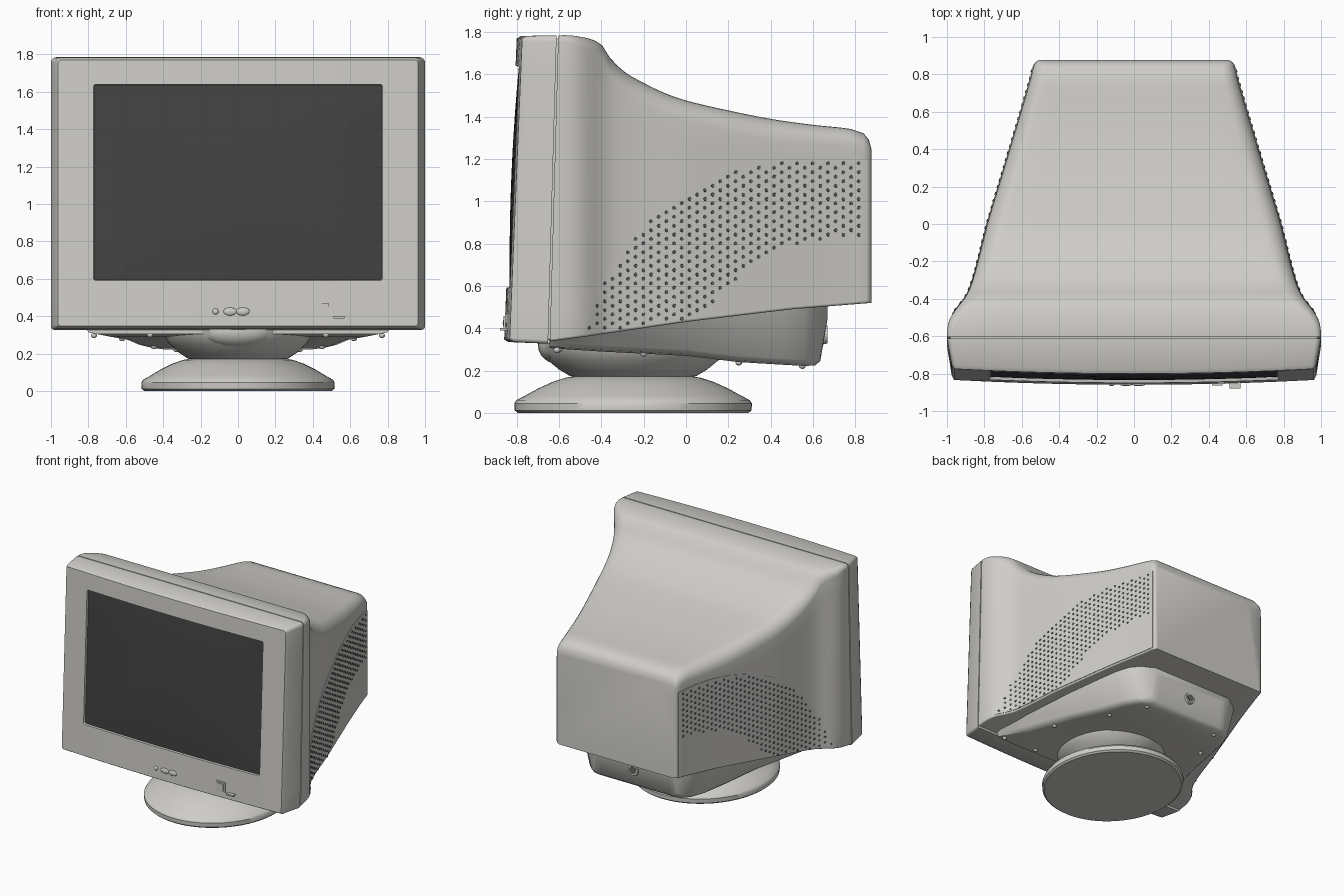
import bpy, bmesh, math
from mathutils import Matrix, Vector

if "Cube" in bpy.data.objects:
    bpy.data.objects.remove(bpy.data.objects["Cube"])


def material(name, rgb):
    m = bpy.data.materials.new(name)
    m.diffuse_color = (*rgb, 1)
    m.use_nodes = True
    m.node_tree.nodes["Principled BSDF"].inputs["Base Color"].default_value = m.diffuse_color
    return m


CASE = material("casing_grey", (0.62, 0.61, 0.58))
GLASS = material("screen_dark", (0.055, 0.055, 0.055))
HOLE = material("vent_shadow", (0.13, 0.13, 0.125))


def finish(name, bm, mat, angle=35, mirror=False):
    bmesh.ops.remove_doubles(bm, verts=bm.verts, dist=1e-5)
    bmesh.ops.recalc_face_normals(bm, faces=bm.faces)
    me = bpy.data.meshes.new(name)
    bm.to_mesh(me)
    bm.free()
    me.materials.append(mat)
    ob = bpy.data.objects.new(name, me)
    bpy.context.scene.collection.objects.link(ob)
    bpy.ops.object.select_all(action='DESELECT')
    ob.select_set(True)
    bpy.context.view_layer.objects.active = ob
    bpy.ops.object.shade_smooth_by_angle(angle=math.radians(angle))
    if mirror:
        ob.modifiers.new("mirror", 'MIRROR')
    return ob


def loft(name, rings, mat=CASE, closed=True, caps=(True, True), **kw):
    bm = bmesh.new()
    rows = [[bm.verts.new(p) for p in r] for r in rings]
    n = len(rows[0])
    for a, b in zip(rows, rows[1:]):
        for i in range(n if closed else n - 1):
            j = (i + 1) % n
            bm.faces.new((a[i], a[j], b[j], b[i]))
    for row, cap in ((rows[0], caps[0]), (rows[-1], caps[1])):
        if cap:
            bm.faces.new(row)
    return finish(name, bm, mat, **kw)


def ring(w, zb, zt, rt, rb, yf, arc=6, sub=10):
    """Rounded rectangle in xz with y given by yf(x, z)."""
    pts = []
    corners = ((w - rt, zt - rt, rt), (rt - w, zt - rt, rt),
               (rb - w, zb + rb, rb), (w - rb, zb + rb, rb))
    for k, (cx, cz, r) in enumerate(corners):
        for i in range(arc + 1):
            a = math.pi / 2 * (k + i / arc)
            pts.append((cx + r * math.cos(a), cz + r * math.sin(a)))
        nx, nz, nr = corners[(k + 1) % 4]
        a = math.pi / 2 * (k + 1)
        end = (nx + nr * math.cos(a), nz + nr * math.sin(a))
        s = pts[-1]
        for i in range(1, sub):
            t = i / sub
            pts.append((s[0] + (end[0] - s[0]) * t, s[1] + (end[1] - s[1]) * t))
    return [(x, yf(x, z), z) for x, z in pts]


def lin(tab, y):
    for a, b in zip(tab, tab[1:]):
        if y <= b[0]:
            t = max(0, (y - a[0]) / (b[0] - a[0]))
            return a[1] + (b[1] - a[1]) * t
    return tab[-1][1]


# Rear shell outline: y, half width, top height, top corner radius
SHELL = [(-.61, 1, 1.785, .03), (-.55, .997, 1.785, .035), (-.50, .982, 1.778, .05),
         (-.45, .948, 1.767, .06), (-.40, .908, 1.742, .07), (-.36, .885, 1.68, .08),
         (-.29, .86, 1.612, .09), (-.2, .835, 1.56, .1), (-.1, .81, 1.512, .1),
         (0, .785, 1.477, .1), (.2, .725, 1.43, .1), (.4, .665, 1.39, .1),
         (.6, .605, 1.362, .09), (.78, .553, 1.342, .08), (.84, .538, 1.322, .07),
         (.865, .527, 1.29, .05), (.876, .51, 1.25, .03)]
FLOOR = [(-.65, .33), (-.48, .36), (0, .43), (.5, .49), (.876, .52)]


def shell(y, c):
    """Smooth interpolation of column c of the outline table."""
    T = SHELL
    i = max(k for k in range(len(T) - 1) if k == 0 or T[k][0] <= y)

    def slope(k):
        a, b = max(k - 1, 0), min(k + 1, len(T) - 1)
        return (T[b][c] - T[a][c]) / (T[b][0] - T[a][0])
    h = T[i + 1][0] - T[i][0]
    t = (y - T[i][0]) / h
    return ((2*t**3 - 3*t*t + 1) * T[i][c] + (t**3 - 2*t*t + t) * h * slope(i)
            + (3*t*t - 2*t**3) * T[i + 1][c] + (t**3 - t*t) * h * slope(i + 1))


def tilt(z):
    return -.04 * (1.78 - z) / 1.44


# Rear shell, starting with a recessed neck that forms the seam groove
rings = [ring(.985, .345, 1.77, .02, .01, lambda x, z, y=y: y + tilt(z)) for y in (-.64, -.604)]
ys = [-.604 + i * .0346 for i in range(40)] + [t[0] for t in SHELL[-4:]]
for y in ys:
    fade = max(0, min(1, (-.48 - y) / .12))
    rings.append(ring(shell(y, 1), lin(FLOOR, y), shell(y, 2), shell(y, 3), .012,
                      lambda x, z: y + fade * tilt(z)))
loft("rear_shell", rings)


# Front bezel with a gently bowed, tilted face
def face(x, z):
    return -.772 - .06 * (1.78 - z) / 1.44 - .028 * (1 - x * x)


loft("front_bezel", [
    ring(.98, .345, 1.765, .02, .02, lambda x, z: -.612 + tilt(z)),
    ring(1, .327, 1.785, .03, .02, lambda x, z: -.612 + tilt(z)),
    ring(.974, .335, 1.782, .025, .02, lambda x, z: face(x, z) + .02),
    ring(.962, .347, 1.77, .02, .015, face),
    ring(.87, .47, 1.705, .015, .012, face),
    ring(.772, .592, 1.64, .01, .01, face),
    ring(.762, .6, 1.632, .01, .01, lambda x, z: face(x, z) + .05)], caps=(False, False))

# Bulging screen glass
N = 16
grid = []
for j in range(N + 1):
    v = 2 * j / N - 1
    row = []
    for i in range(N + 1):
        u = 2 * i / N - 1
        x, z = u * .768, 1.116 + v * .522
        row.append((x, face(x, z) + .014 * max(u * u, v * v) + .002, z))
    grid.append(row)
loft("screen", grid, GLASS, closed=False, caps=(False, False))

# Side vent panels: thin plates following the shell
ARCH = [(-.48, .37), (-.45, .47), (-.4, .6), (-.3, .77), (-.2, .9), (-.1, .99), (0, 1.06),
        (.2, 1.15), (.4, 1.2), (.55, 1.217), (.7, 1.217), (.86, 1.2)]
rings = []
for i in range(61):
    y = -.48 + i * 1.338 / 60
    w, zb, zt = shell(y, 1), lin(FLOOR, y) + .012, lin(ARCH, y)
    o = .004
    rings.append([(w - .01, y, zb), (w + o, y, zb), (w + o, y, zt), (w - .01, y, zt)])
loft("vent_panel", rings, closed=False, caps=(True, True), mirror=True)

# Perforations scattered in staggered rows between two arcs
INNER = [(-.48, .36), (0, .43), (.05, .43), (.2, .58), (.35, .71), (.5, .78), (.7, .81), (.86, .82)]
bm = bmesh.new()
STEP = .042
for r in range(38):
    y = -.455 + r * STEP * .866
    if y > .85:
        break
    for k in range(40):
        z = .36 + (k + .5 * (r % 2)) * STEP
        if lin(INNER, y) + .015 < z < lin(ARCH, y) - .018:
            n = Vector((1, -(shell(y + .01, 1) - shell(y - .01, 1)) / .02, 0)).normalized()
            m = Matrix.Translation((shell(y, 1) + .006, y, z)) @ n.to_track_quat('Z', 'Y').to_matrix().to_4x4()
            bmesh.ops.create_cone(bm, cap_ends=True, segments=7, radius1=.009, radius2=.008,
                                  depth=.004, matrix=m)
finish("vent_holes", bm, HOLE, mirror=True)

# Underbody: y, half width at top, half width at bottom, bottom height
UNDER = [(-.645, .85, .80, .306), (-.4, .80, .72, .29), (0, .70, .60, .27), (.25, .63, .53, .24),
         (.45, .57, .48, .228), (.56, .52, .43, .222), (.61, .47, .38, .224), (.635, .43, .34, .245),
         (.67, .38, .32, .45)]
rings = []
for y, wt, wb, zb in UNDER:
    zt = lin(FLOOR, y) + .02
    half = [(wt, y, zt), (wb + .25 * (wt - wb), y, zb + .03), (wb, y, zb + .008), (wb - .04, y, zb)]
    rings.append(half + [(-x, b, z) for x, b, z in reversed(half)])
loft("underbody", rings, angle=40)


# Swivel stand, turned around a vertical axis and slightly narrower across
def lathe(name, profile, sx):
    loft(name, [[(r * sx * math.cos(a), -.25 + r * math.sin(a), z)
                 for a in (2 * math.pi * i / 64 for i in range(64))] for r, z in profile])


lathe("stand_base", [(.545, 0), (.56, .012), (.562, .045), (.552, .06), (.51, .082), (.45, .115),
                     (.38, .147), (.32, .166), (.27, .174)], .92)
lathe("swivel_neck", [(.27, .165), (.30, .175), (.35, .205), (.405, .25), (.445, .30), (.45, .33)], .9)


def blob(name, loc, size, mat=CASE):
    bm = bmesh.new()
    bmesh.ops.create_uvsphere(bm, u_segments=24, v_segments=12, radius=1,
                              matrix=Matrix.Translation(loc) @ Matrix.Diagonal((*size, 1)))
    return finish(name, bm, mat, 60)


def box(name, loc, size):
    bm = bmesh.new()
    bmesh.ops.create_cube(bm, size=2, matrix=Matrix.Translation(loc) @ Matrix.Diagonal((*size, 1)))
    return finish(name, bm, CASE)


# Front lip under the bezel, small feet and rear socket
blob("front_lip", (0, -.6, .32), (.2, .1, .09))
for x, y, z in ((.77, -.61, .297), (.47, -.6, .3), (.62, -.2, .28), (.45, .25, .238), (.33, .55, .222)):
    for s in (-1, 1):
        blob("foot", (s * x, y, z), (.016, .016, .014))
for name, r0, r1, y0, y1, mat in (("rear_socket", .05, .042, .63, .668, CASE),
                                  ("socket_opening", .03, .03, .64, .67, HOLE)):
    loft(name, [[(r * math.cos(a), y, .37 + r * math.sin(a))
                 for a in (2 * math.pi * i / 24 for i in range(24))] for r, y in ((r0, y0), (r1, y1))], mat)

# Front controls
for name, x, rx, rz in (("round_button", -.12, .016, .016), ("left_button", -.042, .036, .021),
                        ("right_button", .026, .036, .021)):
    blob(name, (x, face(x, .425), .425), (rx, .01, rz))
box("power_button_surround", (.445, face(.445, .43), .43), (.04, .006, .04))
box("power_button", (.445, face(.445, .43) - .005, .43), (.028, .008, .028))
box("power_tab", (.54, -.857, .395), (.03, .022, .006))
